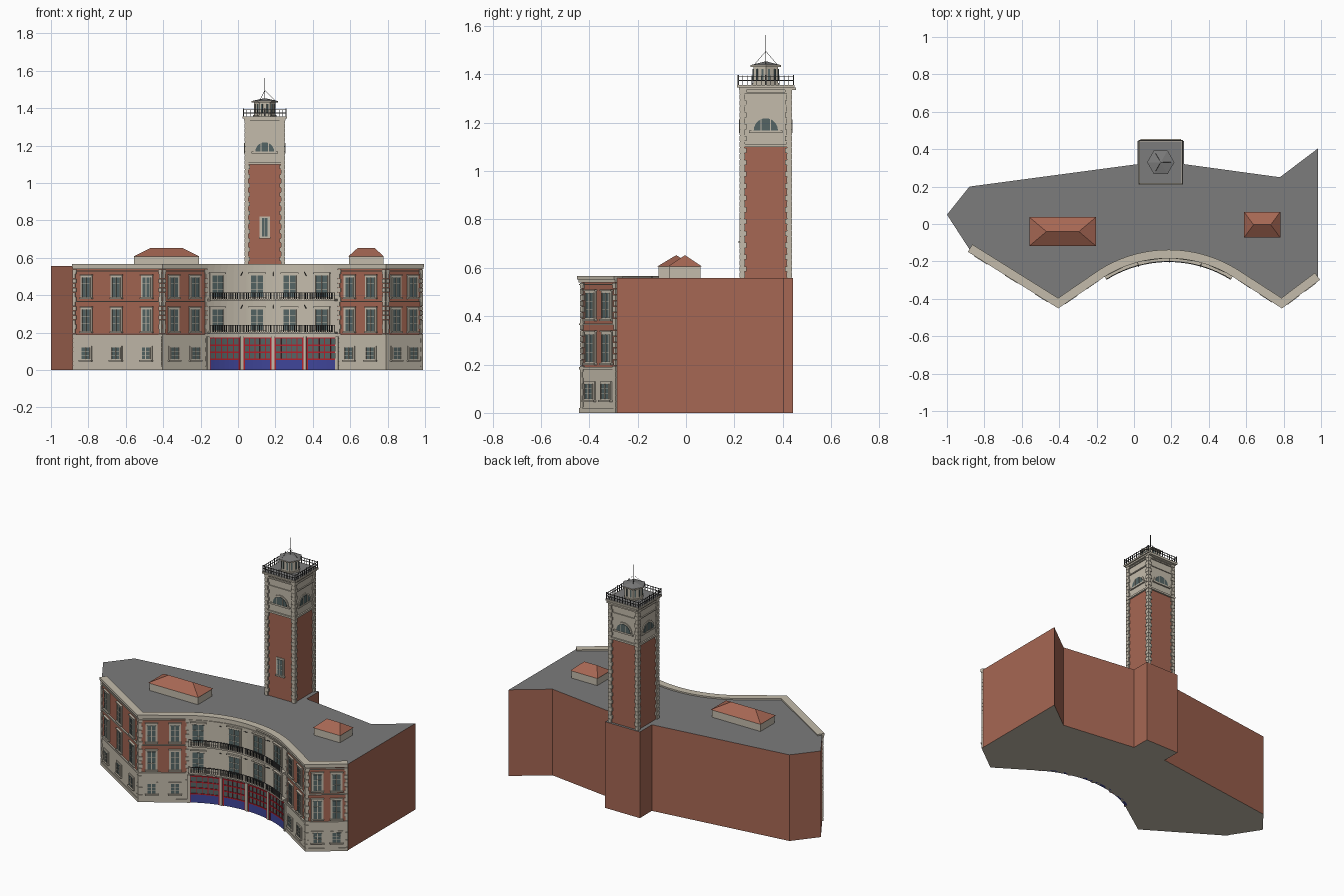
import bpy, bmesh, math
from mathutils import Matrix, Vector

if "Cube" in bpy.data.objects:
    bpy.data.objects.remove(bpy.data.objects["Cube"])

COLORS = {
    "brick": (0.38, 0.135, 0.087), "stone": (0.55, 0.50, 0.41), "roof grey": (0.2, 0.2, 0.2),
    "glass": (0.09, 0.13, 0.13), "door red": (0.45, 0.015, 0.025),
    "door blue": (0.05, 0.06, 0.32), "iron": (0.06, 0.06, 0.06),
}
MATS = {}
for name, rgb in COLORS.items():
    m = bpy.data.materials.new(name)
    m.use_nodes = True
    m.diffuse_color = (*rgb, 1)
    m.node_tree.nodes["Principled BSDF"].inputs["Base Color"].default_value = (*rgb, 1)
    MATS[name] = m

parts = {}


def part(name, mat):
    return parts.setdefault(name, (bmesh.new(), mat))[0]


def box(name, mat, M, x, y, z):
    """Box spanning the (low, high) pairs in the local frame M."""
    size = Matrix.Diagonal((x[1] - x[0], y[1] - y[0], z[1] - z[0], 1))
    mid = Matrix.Translation(((x[0] + x[1]) / 2, (y[0] + y[1]) / 2, (z[0] + z[1]) / 2))
    bmesh.ops.create_cube(part(name, mat), size=1, matrix=M @ mid @ size)


def cone(name, mat, loc, r1, r2, z0, z1, n=6, turn=math.pi / 2):
    M = Matrix.Translation((loc[0], loc[1], (z0 + z1) / 2)) @ Matrix.Rotation(turn, 4, "Z")
    bmesh.ops.create_cone(part(name, mat), cap_ends=True, segments=n, radius1=r1,
                          radius2=r2, depth=z1 - z0, matrix=M)


def rod(name, mat, p, q, r):
    p, q = Vector(p), Vector(q)
    M = Matrix.Translation((p + q) / 2) @ (q - p).to_track_quat("Z", "Y").to_matrix().to_4x4()
    bmesh.ops.create_cone(part(name, mat), cap_ends=True, segments=5, radius1=r,
                          radius2=r, depth=(q - p).length, matrix=M)


def sweep(name, mat, path, z, out, inn=0.01):
    """Band following a plan path, mitred, from out (street side) to inn (inside)."""
    bm, rings = part(name, mat), []
    path = [Vector(p) for p in path]
    for i, p in enumerate(path):
        dirs = [(path[j + 1] - path[j]).normalized() for j in (i - 1, i) if 0 <= j < len(path) - 1]
        ns = [Vector((d.y, -d.x)) for d in dirs]
        n = sum(ns, Vector((0, 0))).normalized()
        n /= n.dot(ns[0])
        rings.append([bm.verts.new((*(p + n * o), h)) for o, h in
                      ((out, z[0]), (out, z[1]), (-inn, z[1]), (-inn, z[0]))])
    for a, b in zip(rings, rings[1:]):
        for k in range(4):
            bm.faces.new((a[k], a[k - 1], b[k - 1], b[k]))
    bm.faces.new(rings[0])
    bm.faces.new(rings[-1][::-1])


# Plan of the facade: two angled wings either side of a concave arc
A, B, C, D, E, F = [Vector(p) for p in ((-.88, -.135), (-.405, -.432), (-.165, -.265),
                                        (.535, -.265), (.79, -.432), (.985, -.285))]
CX, CY, R = 0.185, -0.83, 0.6625


def arc_pt(x):
    return Vector((x, CY + math.sqrt(R * R - (x - CX) ** 2)))


def arc(x0, x1, n):
    return [arc_pt(x0 + (x1 - x0) * i / n) for i in range(n + 1)]


def arc_frame(x):
    return Matrix.Translation((*arc_pt(x), 0)) @ Matrix.Rotation(-math.asin((x - CX) / R), 4, "Z")


def wall_frame(p, q, t):
    d = q - p
    return Matrix.Translation((*(p + d * t), 0)) @ Matrix.Rotation(math.atan2(d.y, d.x), 4, "Z")


CURVE = arc(C.x, D.x, 20)
FACADE = [A, B] + CURVE + [E, F]

# Main body
bm = bmesh.new()
plan = FACADE + [Vector(p) for p in ((.985, .405), (.78, .25), (.268, .32), (.268, .443),
                                     (.02, .443), (.02, .32), (-.88, .2), (-1, .05))]
base = bm.faces.new([bm.verts.new((p.x, p.y, 0)) for p in plan])
ext = bmesh.ops.extrude_face_region(bm, geom=[base], use_keep_orig=True)
bmesh.ops.translate(bm, vec=(0, 0, .557), verts=[g for g in ext["geom"] if isinstance(g, bmesh.types.BMVert)])
bmesh.ops.recalc_face_normals(bm, faces=bm.faces)
for f in bm.faces:
    f.material_index = 1 if f.normal.z > .5 else 2 if f.normal.z < -.5 else 0
me = bpy.data.meshes.new("main_building")
bm.to_mesh(me)
bm.free()
for k in ("brick", "roof grey", "stone"):
    me.materials.append(MATS[k])
bpy.context.collection.objects.link(bpy.data.objects.new("main_building", me))

# Stone bands
sweep("ground_floor_facing", "stone", FACADE, (0, .18), .005)
sweep("plinth", "stone", FACADE[:3], (0, .02), .009)
sweep("plinth", "stone", FACADE[-3:], (0, .02), .009)
sweep("centre_facing", "stone", CURVE, (.18, .55), .004)
for z in ((.18, .19), (.363, .37), (.528, .533)):
    sweep("string_course", "stone", FACADE, z, .009)
sweep("cornice", "stone", FACADE, (.54, .552), .01)
sweep("cornice", "stone", FACADE, (.552, .566), .016, .03)


def window(M, z0, z1, w, out, hood=True):
    h = w / 2
    box("window_surround", "stone", M, (-h - .011, h + .011), (-out - .006, .01), (z0 - .008, z1 + .01))
    box("window_glass", "glass", M, (-h, h), (-out - .008, 0), (z0, z1))
    for x in (-h, 0, h):
        box("window_bar", "stone", M, (x - .002, x + .002), (-out - .011, 0), (z0, z1))
    for k in (.35, .68):
        z = z0 + (z1 - z0) * k
        box("window_bar", "stone", M, (-h, h), (-out - .01, 0), (z - .0012, z + .0012))
    box("window_sill", "stone", M, (-h - .014, h + .014), (-out - .014, 0), (z0 - .012, z0 - .004))
    if hood:
        box("window_hood", "stone", M, (-h - .014, h + .014), (-out - .013, 0), (z1 + .01, z1 + .016))


# Wing windows on three floors, and quoined wall ends
for p, q, spots in ((A, B, (.15, .49, .83)), (B, C, (.25, .72)), (D, E, (.25, .7)), (E, F, (.27, .73))):
    for t in spots:
        M = wall_frame(p, q, t)
        window(M, .058, .12, .052, .005, False)
        window(M, .21, .325, .05, 0)
        window(M, .392, .495, .05, 0)
    length = (q - p).length
    M = wall_frame(p, q, 0)
    for i in range(22):
        w = .02 if i % 2 else .014
        z = (i * .0245, i * .0245 + .0225)
        box("wing_quoin", "stone", M, (0, w), (-.008, .01), z)
        box("wing_quoin", "stone", M, (length - w, length), (-.008, .01), z)

# Centre windows, balconies and wall lamps
for x in (-.115, .1, .277, .452):
    window(arc_frame(x), .215, .325, .07, .005)
    window(arc_frame(x), .392, .505, .07, .005)
for z in (.195, .37):
    sweep("balcony_slab", "stone", CURVE, (z, z + .009), .036)
    sweep("balcony_rail", "iron", [p for p in CURVE], (z + .042, z + .046), .035, -.031)
    for i in range(57):
        M = arc_frame(C.x + .005 + .69 * i / 56)
        post = i % 14 == 0
        w = .006 if post else .0018
        box("balcony_post" if post else "balcony_baluster", "stone" if post else "iron", M,
            (-w, w), (-.036, -.03), (z + .009, z + .045))
    for x in (.015, .188, .365):
        M = arc_frame(x)
        rod("flag_bracket", "iron", M @ Vector((0, -.002, z + .135)), M @ Vector((0, -.04, z + .155)), .002)

# Garage doors with glazed upper grid and solid lower panel
for x0, x1 in ((-.158, .004), (.03, .176), (.2, .348), (.374, .53)):
    path = arc(x0, x1, 6)
    sweep("garage_glazing", "glass", path, (.055, .175), .008)
    sweep("garage_panel", "door blue", path, (0, .057), .009)
    for z in (.057, .095, .133, .171):
        sweep("garage_door_bar", "door red", path, (z - .003, z + .004), .012)
    for i in range(6):
        w = .004 if i in (0, 5) else .0022
        box("garage_door_bar", "door red", arc_frame(x0 + (x1 - x0) * i / 5), (-w, w), (-.012, 0),
            (0 if i in (0, 5) else .055, .175))
for x in (-.165, .017, .188, .361, .535):
    box("garage_pier", "stone", arc_frame(x), (-.008, .008), (-.016, .01), (0, .18))

# Roof lanterns with hipped tops
for x0, x1, y0, y1, in ((-.555, -.208, -.113, .032), (.593, .777, -.068, .06)):
    I = Matrix()
    box("rooflight_base", "stone", I, (x0, x1), (y0, y1), (.55, .606))
    bm, ym, o, run = part("rooflight_roof", "brick"), (y0 + y1) / 2, .005, (x1 - x0) * .25
    c = [bm.verts.new(v) for v in ((x0 - o, y0 - o, .606), (x1 + o, y0 - o, .606), (x1 + o, y1 + o, .606),
                                   (x0 - o, y1 + o, .606), (x0 + run, ym, .652), (x1 - run, ym, .652))]
    for f in ((0, 1, 5, 4), (1, 2, 5), (2, 3, 4, 5), (3, 0, 4), (3, 2, 1, 0)):
        bm.faces.new([c[i] for i in f])

# Tower shaft and belfry
T = Matrix.Translation((.143, .33, 0))


def block(name, mat, h, z0, z1):
    box(name, mat, T, (-h, h), (-h, h), (z0, z1))


block("tower_shaft", "brick", .098, .5, 1.11)
block("belfry", "stone", .1, 1.105, 1.34)
for h, z0, z1 in ((.109, 1.1, 1.112), (.107, 1.318, 1.326), (.111, 1.335, 1.345), (.119, 1.345, 1.355)):
    block("tower_cornice", "stone", h, z0, z1)
block("tower_deck", "roof grey", .112, 1.354, 1.3565)
for k in range(4):
    S = T @ Matrix.Rotation(k * math.pi / 2, 4, "Z")
    box("tower_corner_pier", "stone", S, (-.106, -.088), (-.106, -.088), (.55, 1.34))
    for i in range(32):
        z = .56 + i * .0245
        for side in (-1, 1):
            a, b = sorted((side * .108, side * (.08 if i % 2 else .086)))
            box("tower_quoin", "stone", S, (a, b), (-.108, -.09), (z, z + .021))
    box("belfry_sill", "stone", S, (-.07, .07), (-.11, -.09), (1.158, 1.168))
    box("belfry_band", "stone", S, (-.085, .085), (-.106, -.09), (1.268, 1.275))
    # Half-round belfry window with surround and bars
    for name, mat, r, y in (("belfry_arch", "stone", .06, .105), ("belfry_glass", "glass", .05, .108)):
        bm = part(name, mat)
        pts = [S @ Vector((r * math.cos(a * math.pi / 12), -y, 1.168 + r * math.sin(a * math.pi / 12)))
               for a in range(13)]
        f = bm.faces.new([bm.verts.new(p) for p in pts])
        back = bmesh.ops.extrude_face_region(bm, geom=[f], use_keep_orig=True)
        bmesh.ops.translate(bm, vec=S.to_3x3() @ Vector((0, .01, 0)),
                            verts=[g for g in back["geom"] if isinstance(g, bmesh.types.BMVert)])
    for x, top in ((-.02, .045), (.02, .045)):
        box("belfry_bar", "stone", S, (x - .002, x + .002), (-.11, -.1), (1.168, 1.168 + top))
    # Deck railing
    for z in (1.373, 1.39):
        box("deck_rail", "iron", S, (-.115, .115), (-.116, -.113), (z, z + .003))
    for i in range(13):
        x = -.1145 + .229 * i / 12
        w = .003 if i % 6 == 0 else .0013
        box("deck_baluster", "iron", S, (x - w, x + w), (-.116, -.113), (1.354, 1.394 + (w > .002) * .004))
box("tower_back_ledge", "stone", T, (-.108, .108), (.1, .125), (1.335, 1.345))
S = T @ Matrix.Translation((0, -.098, 0))
window(S, .715, .812, .036, 0, False)

# Lantern room, cap, mast and stays
c = (.143, .33)
cone("lantern_room", "stone", c, .058, .058, 1.354, 1.435)
cone("lantern_base", "stone", c, .064, .064, 1.354, 1.365)
cone("lantern_eave", "stone", c, .072, .072, 1.43, 1.438)
cone("lantern_cap", "roof grey", c, .073, .004, 1.438, 1.453)
for k in range(6):
    S = T @ Matrix.Rotation(k * math.pi / 3 + math.pi / 2, 4, "Z")
    box("lantern_glass", "glass", S, (-.017, .017), (-.053, -.045), (1.375, 1.422))
    box("lantern_bar", "stone", S, (-.0015, .0015), (-.055, -.045), (1.375, 1.422))
    if k % 2 == 0:
        rod("mast_stay", "iron", S @ Vector((0, -.055, 1.44)), S @ Vector((0, 0, 1.495)), .0008)
rod("mast", "iron", (*c, 1.445), (*c, 1.562), .0022)

# Turn the collected parts into objects
for name, (bm, mat) in parts.items():
    bmesh.ops.recalc_face_normals(bm, faces=bm.faces)
    me = bpy.data.meshes.new(name)
    bm.to_mesh(me)
    bm.free()
    me.materials.append(MATS[mat])
    bpy.context.collection.objects.link(bpy.data.objects.new(name, me))
